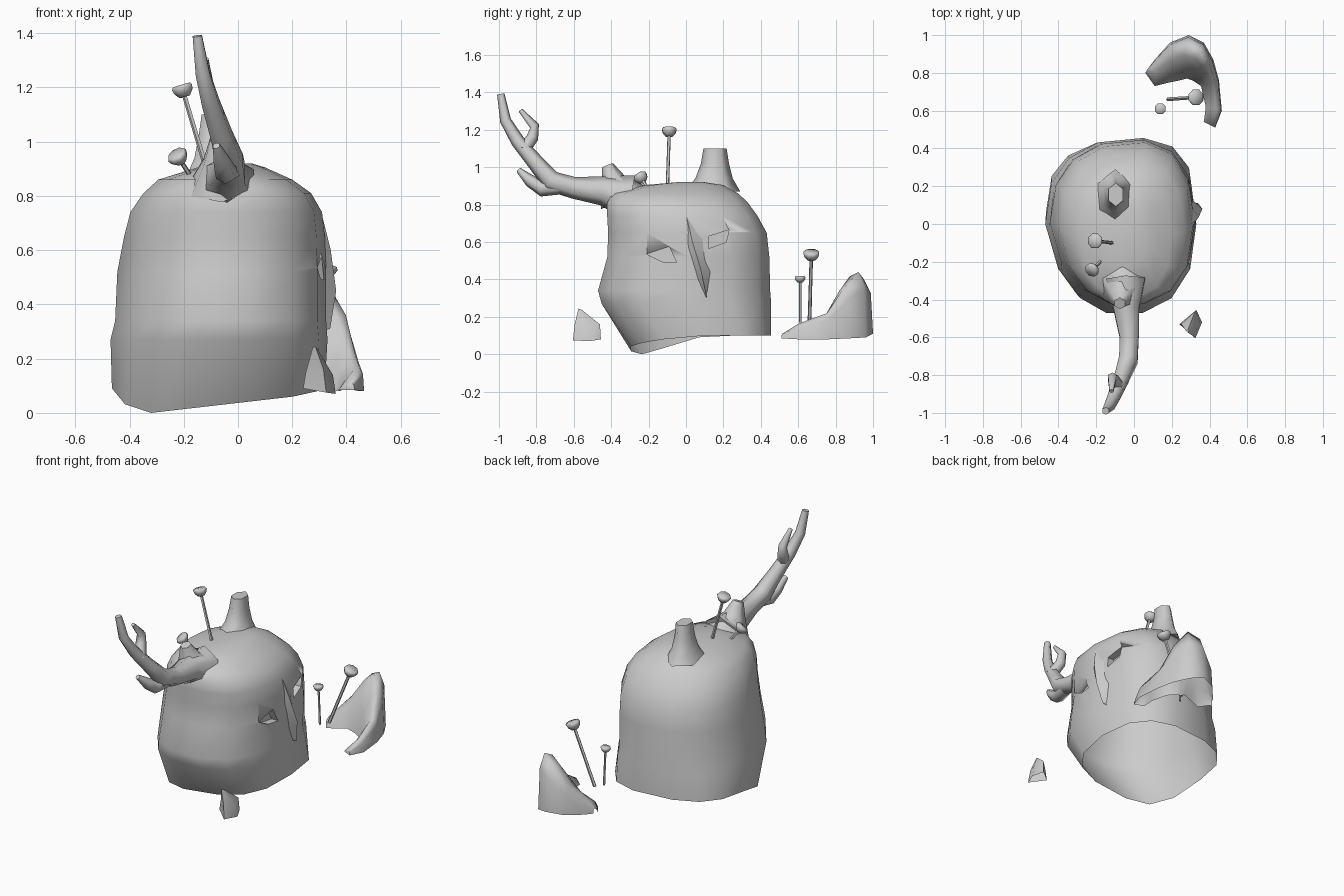
import bpy, bmesh, math
from mathutils import Vector
from mathutils.bvhtree import BVHTree

if "Cube" in bpy.data.objects:
    bpy.data.objects.remove(bpy.data.objects["Cube"])


def finish(bm, name, angle=62):
    bmesh.ops.recalc_face_normals(bm, faces=bm.faces)
    me = bpy.data.meshes.new(name)
    bm.to_mesh(me)
    bm.free()
    ob = bpy.data.objects.new(name, me)
    bpy.context.collection.objects.link(ob)
    bpy.ops.object.select_all(action='DESELECT')
    ob.select_set(True)
    bpy.context.view_layer.objects.active = ob
    bpy.ops.object.shade_smooth_by_angle(angle=math.radians(angle))
    return ob


def loft(rings, closed=True, start=False, end=False):
    bm = bmesh.new()
    rs = [[bm.verts.new(p) for p in r] for r in rings]
    n = len(rs[0])
    for a, b in zip(rs, rs[1:]):
        for i in range(n if closed else n - 1):
            j = (i + 1) % n
            bm.faces.new((a[i], a[j], b[j], b[i]))
    if start:
        bm.faces.new(rs[0])
    if end:
        bm.faces.new(rs[-1])
    return bm


def tube(name, path, n=6, frame=None):
    """path: (x, y, z, radius) stations."""
    pts = [Vector(p[:3]) for p in path]
    rings = []
    for i, p in enumerate(pts):
        d = frame or (pts[min(i + 1, len(pts) - 1)] - pts[max(i - 1, 0)])
        d = d.normalized()
        v = d.cross(Vector((1, 0, 0))).normalized()
        u = v.cross(d)
        rings.append([p + path[i][3] * (u * math.cos(t) + v * math.sin(t))
                      for t in (2 * math.pi * (k + .5) / n for k in range(n))])
    return finish(loft(rings, True, True, True), name)


# Hollow stump body: z, x range, y range, squareness
SECTIONS = [
    (0.10, -.465, .32, -.30, .455, 2.7),
    (0.27, -.47, .33, -.46, .46, 2.5),
    (0.34, -.455, .325, -.48, .455, 2.4),
    (0.52, -.445, .325, -.43, .45, 2.4),
    (0.65, -.42, .32, -.425, .435, 2.4),
    (0.74, -.40, .31, -.43, .385, 2.4),
    (0.81, -.355, .27, -.43, .335, 2.4),
    (0.86, -.30, .20, -.40, .285, 2.3),
    (0.905, -.15, .10, -.22, .20, 2.1),
    (0.92, -.04, .05, -.05, .10, 2.0),
]
N = 14
rings = []
for k, (z, x0, x1, y0, y1, e) in enumerate(SECTIONS):
    ring = []
    for i in range(N):
        t = 2 * math.pi * i / N
        c, s = math.cos(t), math.sin(t)
        x = (x0 + x1) / 2 + (x1 - x0) / 2 * math.copysign(abs(c) ** (2 / e), c)
        y = (y0 + y1) / 2 + (y1 - y0) / 2 * math.copysign(abs(s) ** (2 / e), s)
        if x < 0:  # the front left is narrower, the back edge runs askew
            x *= 1 - .35 * max(0, -y)
        if y > 0:
            y += .1 * x * y / y1
        dip = 0
        if k == 0:  # the rim dips to the ground at the front left
            dip = .1 * max(0, min(1, (.1 - y) / .33)) * max(0, min(1, (.55 - x) / .87))
        ring.append((x, y, z - dip))
    rings.append(ring)
bm = loft(rings, end=True)
bvh = BVHTree.FromBMesh(bm)
body = finish(bm, "stump_body")


def on_face(y, z, lift=0.0):
    hit = bvh.ray_cast(Vector((2, y, z)), Vector((-1, 0, 0)))[0]
    return Vector(((hit.x if hit else .25) + lift, y, z))


# Face on the right side: beak-like nose and two slit eyes cut into the stump
left = [(-.003, .73), (-.005, .60), (.05, .43), (.108, .30)]
right = [(.01, .735), (.11, .62), (.14, .44), (.114, .30)]
finish(loft([[on_face(*p, -.01) for p in left],
             [on_face(.005, .73, .002), (.342, .035, .60), (.362, .08, .45), on_face(.11, .31, .028)],
             [on_face(*p, -.01) for p in right]], closed=False), "nose", 40)

for name, pts in (("left_eye", [(-.21, .535), (-.09, .575), (-.05, .49), (-.13, .495)]),
                  ("right_eye", [(.12, .63), (.23, .665), (.215, .60), (.12, .565)])):
    floor = [on_face(y, z, -.045) for y, z in pts]
    cutter = finish(loft([floor, [(.45, y, z) for y, z in pts]], True, True, True),
                    name + "_cutter", 20)
    cutter.hide_render = True
    cutter.display_type = 'WIRE'
    cut = body.modifiers.new(name, 'BOOLEAN')
    cut.operation = 'DIFFERENCE'
    cut.solver = 'EXACT'
    cut.object = cutter

# Forked branch at the front
tube("main_branch", [(-.045, -.30, .84, .12), (-.04, -.45, .875, .078), (-.025, -.60, .89, .058),
                     (-.03, -.72, .925, .057), (-.06, -.80, 1.02, .045), (-.10, -.90, 1.14, .037),
                     (-.13, -.965, 1.25, .03), (-.15, -.99, 1.39, .02)])
tube("lower_twig", [(-.03, -.67, .90, .045), (-.045, -.77, .885, .042), (-.06, -.83, .925, .034),
                    (-.08, -.895, .985, .015)])
tube("upper_twig", [(-.08, -.87, 1.09, .035), (-.11, -.82, 1.16, .032), (-.115, -.81, 1.22, .026),
                    (-.12, -.885, 1.305, .012)])
tube("front_stub", [(-.06, -.34, .84, .13), (-.07, -.39, .93, .065), (-.075, -.42, 1.01, .032)])

# Broken stub on top, flattened sideways
stub = tube("top_stub", [(-.10, .14, .87, .15), (-.10, .15, .94, .10), (-.10, .155, 1.02, .075),
                         (-.095, .155, 1.10, .062)], frame=Vector((0, 0, 1)))
for v in stub.data.vertices:
    v.co.x = -.10 + (v.co.x + .10) * .7


# Mushrooms: thin stem with a cup-shaped cap
def mushroom(name, base, top, r):
    b, t = Vector(base), Vector(top)
    d = (t - b).normalized()
    tube(name + "_stem", [(*b, r * .24), (*b.lerp(t, .5), r * .22), (*t, r * .22)], 5)
    tube(name + "_cap", [(*(t + d * r * h), r * w) for h, w in
                         ((-.35, .5), (.1, .88), (.5, 1.0), (.72, .85))], 8, d)


mushroom("tall_top_mushroom", (-.11, -.10, .88), (-.20, -.09, 1.18), .042)
mushroom("small_top_mushroom", (-.16, -.18, .85), (-.215, -.235, .935), .04)
mushroom("tall_root_mushroom", (.18, .66, .17), (.32, .67, .52), .045)
mushroom("small_root_mushroom", (.15, .61, .17), (.14, .61, .395), .031)

# Curved root behind: inner foot, outer foot, floor z, peak z
ROOT = [
    ((.37, .54), (.43, .51), .085, .11),
    ((.38, .62), (.465, .60), .08, .165),
    ((.355, .73), (.45, .76), .08, .22),
    ((.31, .76), (.42, .87), .085, .36),
    ((.28, .77), (.37, .96), .09, .44),
    ((.24, .76), (.29, 1.0), .11, .40),
    ((.19, .75), (.19, .96), .10, .27),
    ((.11, .73), (.11, .87), .09, .17),
    ((.06, .80), (.075, .825), .09, .12),
]
arches = []
for a, b, z0, z1 in ROOT:
    a, b = Vector((*a, z0)), Vector((*b, z0))
    arches.append([a.lerp(b, f) + Vector((0, 0, (z1 - z0) * h))
                   for f, h in ((0, 0), (.18, .5), (.55, .93), (.8, 1), (.95, .75), (1, 0))])
finish(loft(arches, closed=False, start=True), "back_root", 75)

# Small root tip at the front right
finish(loft([
    [(.24, -.53, .09), (.325, -.605, .075), (.36, -.52, .07), (.33, -.455, .08)],
    [(.25, -.53, .15), (.315, -.595, .16), (.35, -.52, .14), (.325, -.46, .16)],
    [(.275, -.565, .24), (.285, -.575, .245), (.29, -.565, .24), (.285, -.56, .24)],
], end=True), "front_root", 45)
